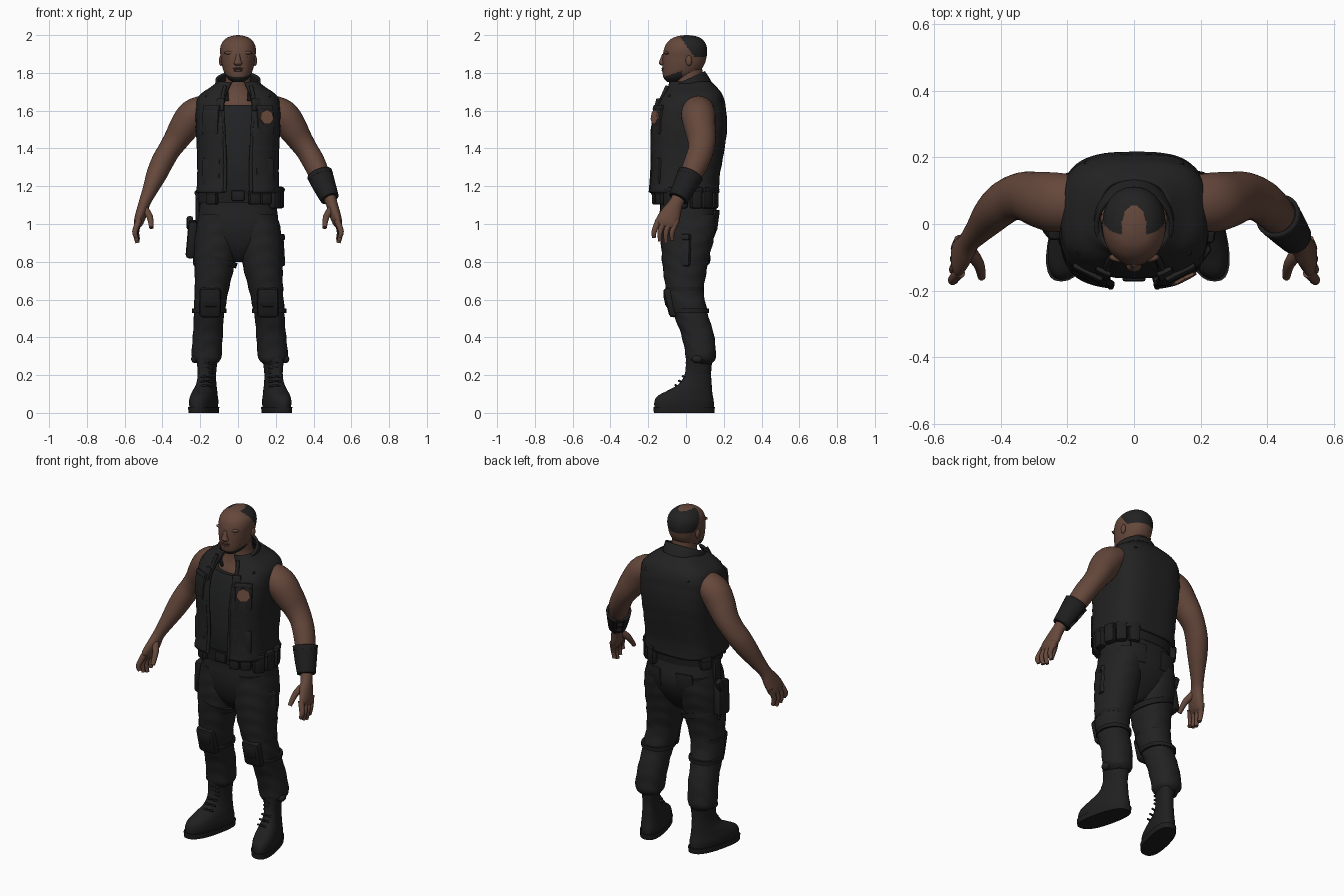
import bpy, bmesh, math
from mathutils import Vector, Matrix

if "Cube" in bpy.data.objects:
    bpy.data.objects.remove(bpy.data.objects["Cube"])
made = []


def material(name, r, g, b):
    m = bpy.data.materials.new(name)
    m.use_nodes = True
    m.diffuse_color = (r, g, b, 1)
    bsdf = next(x for x in m.node_tree.nodes if x.type == 'BSDF_PRINCIPLED')
    bsdf.inputs["Base Color"].default_value = (r, g, b, 1)
    bsdf.inputs["Roughness"].default_value = .8
    return m


SKIN = material("brown skin", .13, .064, .044)
LIP = material("dark lips", .09, .042, .031)
HAIR = material("black hair", .016, .016, .016)
VEST = material("black vest cloth", .016, .016, .016)
SHIRT = material("charcoal shirt", .0155, .016, .017)
CLOTH = material("black trouser cloth", .016, .016, .016)
GEAR = material("dark gear leather", .013, .013, .014)
BOOT = material("boot leather", .014, .014, .014)
BADGE = material("copper badge", .17, .083, .055)


def finish(name, bm, mat):
    bmesh.ops.recalc_face_normals(bm, faces=bm.faces)
    me = bpy.data.meshes.new(name)
    bm.to_mesh(me)
    bm.free()
    me.materials.append(mat)
    ob = bpy.data.objects.new(name, me)
    bpy.context.collection.objects.link(ob)
    made.append(ob)
    return ob


def smooth_rows(rows, steps):
    # Catmull-Rom through the section rows
    P = [Vector(r) for r in rows]
    out = []
    for i in range(len(P) - 1):
        a, b, c, d = P[max(i - 1, 0)], P[i], P[i + 1], P[min(i + 2, len(P) - 1)]
        for k in range(steps):
            t = k / steps
            out.append(b + (c - a) * (t / 2) + (a * 2 - b * 5 + c * 4 - d) * (t * t / 2)
                       + (b * 3 - a - c * 3 + d) * (t ** 3 / 2))
    return out + [P[-1]]


def loft(name, rows, mat, n=28, p=2, gap=None, steps=4, tilt=False, skew=0, folds=0, thick=0):
    """Skin rings (x, y, z, rx, ry); gap = (middle angle, half width) leaves a slit."""
    bm = bmesh.new()
    R = smooth_rows(rows, steps)
    rings = []
    for i, r in enumerate(R):
        c = Vector(r[:3])
        u, v = Vector((1, 0, 0)), Vector((0, 1, 0))
        if tilt:
            t = (Vector(R[min(i + 1, len(R) - 1)][:3]) - Vector(R[max(i - 1, 0)][:3])).normalized()
            axis = u if abs(t.x) < .95 else v
            u = (axis - t * axis.dot(t)).normalized()
            v = t.cross(u)
        ring = []
        for k in range(n + (1 if gap else 0)):
            a = math.tau * k / n
            if gap:
                a = math.radians(gap[0] + gap[1] + (360 - 2 * gap[1]) * k / n)
            ca, sa = math.cos(a), math.sin(a)
            f = 1 + folds * math.sin(c.z * 75 + 3 * math.sin(a * 2 + 1))
            q = c + u * (r[3] * f * math.copysign(abs(ca) ** (2 / p), ca)) \
                + v * (r[4] * f * math.copysign(abs(sa) ** (2 / p), sa))
            q.x += skew * (q.y - .1)
            ring.append(bm.verts.new(q))
        rings.append(ring)
    for A, B in zip(rings, rings[1:]):
        for k in range(n):
            j = k + 1 if gap else (k + 1) % n
            bm.faces.new((A[k], A[j], B[j], B[k]))
    if not gap:
        bm.faces.new(rings[0])
        bm.faces.new(rings[-1])
    ob = finish(name, bm, mat)
    if thick:
        m = ob.modifiers.new("thickness", 'SOLIDIFY')
        m.thickness, m.offset = thick, 0
    return ob


def tube(name, pts, r, mat, end=None):
    end = end or r
    k = max(len(pts) - 1, 1)
    rows = [(*q, r + (end - r) * i / k, r + (end - r) * i / k) for i, q in enumerate(pts)]
    return loft(name, rows, mat, n=10, tilt=True)


def box(name, loc, size, mat, rot=(0, 0, 0), bevel=.012):
    bm = bmesh.new()
    bmesh.ops.create_cube(bm, size=1, matrix=Matrix.Diagonal((*size, 1)))
    bmesh.ops.bevel(bm, geom=bm.edges[:], offset=min(bevel, min(size) * .4), segments=2,
                    affect='EDGES', profile=.5)
    ob = finish(name, bm, mat)
    ob.location = loc
    ob.rotation_euler = [math.radians(a) for a in rot]
    return ob


def ball(name, loc, size, mat):
    bm = bmesh.new()
    bmesh.ops.create_uvsphere(bm, u_segments=16, v_segments=10, radius=1,
                              matrix=Matrix.Diagonal((*size, 1)))
    ob = finish(name, bm, mat)
    ob.location = loc
    return ob


# Head, with hair and beard chosen by position
head = loft("head", [(0, -.06, 1.752, .03, .04), (0, -.05, 1.772, .056, .068), (0, -.03, 1.8, .073, .094),
                     (0, -.015, 1.84, .085, .11), (0, -.008, 1.88, .091, .116), (0, -.003, 1.92, .095, .115),
                     (0, 0, 1.955, .087, .104), (0, .003, 1.982, .064, .078), (0, .004, 1.995, .034, .044),
                     (0, .004, 2, .006, .008)], SKIN, n=112, p=2.15, steps=9)
head.data.materials.append(HAIR)
for f in head.data.polygons:
    x, y, z = f.center
    bald = y < 0 and abs(x) < .036 or (x / .036) ** 2 + (y / .055) ** 2 < 1
    hair = z > 1.885 and y > -.03 + (1.99 - z) * .7 and not bald
    beard = y < -.02 and z < 1.78 + .35 * (y + .11)
    f.material_index = int(hair or beard)
loft("nose", [(0, -.122, 1.838, .012, .008), (0, -.126, 1.85, .023, .018), (0, -.124, 1.866, .016, .016),
              (0, -.116, 1.9, .01, .01)], SKIN, n=14)
for s in (1, -1):
    ball("brow", (s * .038, -.1, 1.906), (.036, .015, .01), SKIN)
    ball("eyelid", (s * .036, -.102, 1.885), (.018, .011, .007), SKIN)
    ball("ear", (s * .09, .015, 1.865), (.011, .017, .028), SKIN)
ball("upper_lip", (0, -.12, 1.823), (.028, .01, .006), LIP)
ball("lower_lip", (0, -.118, 1.812), (.025, .011, .007), LIP)

# Neck and upper chest
loft("neck", [(0, .02, 1.5, .14, .1), (0, .02, 1.62, .13, .105), (0, .025, 1.68, .1, .09),
              (0, .02, 1.74, .07, .075), (0, .01, 1.83, .066, .075)], SKIN)

# Shirt and open vest
loft("shirt", [(0, 0, 1.15, .185, .15), (0, -.005, 1.28, .19, .16), (0, .005, 1.45, .195, .157),
               (0, .015, 1.57, .18, .142), (0, .02, 1.63, .14, .125)], SHIRT, p=2.5)
loft("vest", [(0, -.01, 1.165, .215, .18), (0, -.005, 1.25, .21, .176), (0, .006, 1.38, .21, .188),
              (0, .014, 1.5, .217, .196), (0, .022, 1.6, .217, .184), (0, .032, 1.655, .21, .164),
              (0, .037, 1.69, .185, .146), (0, .033, 1.72, .14, .124), (0, .022, 1.75, .1, .105)],
     VEST, n=64, p=3, gap=(-90, 11), folds=.006, thick=.014)
loft("collar", [(0, .026, 1.69, .112, .118), (0, .01, 1.73, .114, .114), (0, -.004, 1.762, .113, .107)],
     VEST, n=36, gap=(-90, 28), tilt=True, thick=.014)
for s in (1, -1):
    tube("vest_front_edge", [(s * .07, -.188, 1.17), (s * .068, -.179, 1.3), (s * .075, -.178, 1.48),
                             (s * .082, -.158, 1.6), (s * .08, -.122, 1.68), (s * .068, -.1, 1.73)], .01, VEST)
    box("lapel_flap", (s * .095, -.15, 1.63), (.05, .016, .07), VEST, (-15, 0, s * 25))
    box("chest_pocket", (s * .145, -.153, 1.54), (.095, .018, .13), VEST, (-4, 0, s * 27))
    box("pocket_flap", (s * .14, -.147, 1.615), (.1, .018, .03), VEST, (-16, 0, s * 27))
    box("lower_pocket", (s * .14, -.155, 1.28), (.1, .02, .14), VEST, (0, 0, s * 24))
    box("shoulder_loop", (s * .15, -.085, 1.675), (.045, .02, .018), GEAR, (-40, 0, 0))
    box("back_loop", (s * .13, .18, 1.655), (.04, .018, .018), GEAR, (30, 0, 0))
bm = bmesh.new()
bmesh.ops.create_cone(bm, cap_ends=True, segments=7, radius1=.04, radius2=.04, depth=.009)
badge = finish("chest_badge", bm, BADGE)
badge.location = (.152, -.165, 1.565)
badge.rotation_euler = (math.radians(86), 0, math.radians(27))

# Arms and hands
for s in (1, -1):
    m = lambda pts: [(s * q[0], *q[1:]) for q in pts]
    loft("arm", m([(.16, .065, 1.62, .068, .08), (.235, .065, 1.58, .082, .09), (.283, .073, 1.515, .08, .084),
                   (.325, .083, 1.45, .068, .075), (.365, .078, 1.39, .06, .068), (.4, .057, 1.33, .059, .066),
                   (.432, .025, 1.26, .054, .058), (.466, -.016, 1.18, .04, .045), (.494, -.05, 1.115, .031, .037),
                   (.51, -.077, 1.06, .03, .052), (.527, -.1, 1.01, .025, .06), (.534, -.108, .985, .014, .052)]),
         SKIN, tilt=True)
    for i in range(4):
        y = -.155 + i * .032
        drop = (.03, .01, .0, .015)[i]
        tube("finger", m([(.524, y + .01, 1.02), (.546 - i * .003, y - .014, .96),
                          (.538 - i * .003, y - .014, .9 + drop)]), .0175, SKIN, .011)
    tube("thumb", m([(.498, -.08, 1.08), (.468, -.118, 1.04), (.458, -.16, .98)]), .023, SKIN, .012)

# Forearm guard on the left arm
loft("arm_guard", [(.432, .025, 1.265, .063, .064), (.46, -.01, 1.195, .054, .055),
                   (.486, -.041, 1.135, .044, .047)],
     GEAR, gap=(230, 18), tilt=True, thick=.012)
for a in (0, .5, 1):
    x, y, z, r = .434 + .046 * a, .022 - .056 * a, 1.26 - .11 * a, .067 - .018 * a
    loft("guard_strap", [(x, y, z, r, r), (x + .007, y - .009, z - .016, r, r)], GEAR, steps=2, tilt=True)
box("guard_plate", (.485, -.045, 1.2), (.045, .02, .1), GEAR, (-25, -22, 40))

# Trousers, knee pads, pockets
loft("hips", [(0, .0, 1.19, .19, .145), (0, .01, 1.1, .203, .148), (0, .015, 1.02, .213, .156),
              (0, .012, .95, .21, .145), (0, .005, .88, .16, .115), (0, .002, .83, .09, .08),
              (0, .0, .8, .03, .05)], CLOTH, p=2.4)
for s in (1, -1):
    lean = lambda x, z: s * x + .013 * (1 - z)
    legs = [(.108, .015, 1.05, .1, .145), (.115, .01, .95, .114, .143), (.122, 0, .85, .113, .13),
            (.131, -.006, .75, .102, .115), (.144, -.006, .65, .09, .1), (.153, .006, .58, .085, .098),
            (.162, .032, .5, .079, .09), (.167, .06, .42, .079, .087), (.174, .076, .33, .08, .082),
            (.175, .078, .285, .076, .078), (.173, .075, .26, .05, .062)]
    loft("trouser_leg", [(lean(r[0], r[2]), *r[1:]) for r in legs], CLOTH, p=2.2, steps=6, folds=.016)
    box("knee_pad", (lean(.152, .6), -.081, .585), (.115, .05, .16), GEAR, (14, 0, 0), .02)
    box("knee_cap", (lean(.152, .6), -.098, .6), (.08, .035, .08), GEAR, (12, 0, 0), .015)
    for z, x, y in ((.645, .145, -.005), (.53, .159, .024)):
        loft("knee_strap", [(lean(x, z), y, z, .091, .099), (lean(x, z), y, z + .022, .091, .099)],
             GEAR, steps=2, p=2.2)
    box("cargo_pocket", (lean(.208, .87), -.03, .86), (.035, .12, .17), CLOTH, (0, -4, s * -25), .015)
    box("cargo_flap", (lean(.208, .93), -.032, .93), (.04, .125, .035), CLOTH, (0, -4, s * -25))
    box("rear_pocket", (s * .1, .156, 1.02), (.1, .014, .11), CLOTH, (-8, 0, s * -12))
    # Boots
    bx = lean(.168, .1)
    sk = -s * .23
    loft("boot", [(bx, -.01, .025, .063, .157), (bx, -.01, .06, .066, .157), (bx, -.004, .09, .062, .146),
                  (bx, .022, .12, .056, .116), (bx, .05, .155, .048, .086), (bx, .064, .21, .045, .069),
                  (bx, .07, .29, .054, .07)], BOOT, p=2.3, skew=sk)
    loft("boot_sole", [(bx, -.01, 0, .067, .16), (bx, -.01, .032, .069, .163)], GEAR, steps=2, p=2.5, skew=sk)
    for i in range(6):
        z = .14 + i * .024
        y = -.055 + min(i, 3) * .019
        tube("boot_lace", [(bx + s * .012 - .028, y + .012, z), (bx + s * .022, y, z + .006),
                           (bx + s * .012 + .034, y + .012, z)], .006, GEAR)
    ball("cuff_tie", (bx + s * .07, .06, .285), (.022, .03, .022), CLOTH)

# Belt and pouches
loft("belt", [(0, 0, 1.115, .21, .158), (0, 0, 1.185, .21, .162)], GEAR, n=40, p=2.3, steps=2)
box("belt_buckle", (0, -.163, 1.15), (.07, .02, .055), GEAR)
for a in (-125, -70, -52, -28, -6, 16, 38, 60, 150):
    c, d = math.cos(math.radians(a)), math.sin(math.radians(a))
    tall = .115 if -40 < a < 70 else .075
    x, y = .22 * math.copysign(abs(c) ** .87, c), .163 * math.copysign(abs(d) ** .87, d)
    turn = math.degrees(math.atan2(d / .165, c / .222))
    box("belt_pouch", (x, y, 1.14), (.045, .062, tall), GEAR, (0, 0, turn))
    box("pouch_flap", (x, y, 1.135 + tall * .4), (.052, .066, .03), GEAR, (0, 0, turn))

# Thigh holster on the right side
box("holster", (-.245, .01, .92), (.05, .1, .2), GEAR, (6, 5, 0), .018)
box("holster_grip", (-.255, .04, 1.005), (.034, .045, .07), GEAR, (-25, 0, 0))
box("holster_hanger", (-.215, .01, 1.06), (.02, .06, .15), GEAR)
for z in (.8, .9):
    loft("thigh_strap", [(-.122, 0, z, .116, .128), (-.113, 0, z + .028, .117, .13)], GEAR, steps=2, p=2.2, tilt=True)

# Smooth shading with crisp edges
bpy.ops.object.select_all(action='DESELECT')
for ob in made:
    ob.select_set(True)
bpy.context.view_layer.objects.active = made[0]
bpy.ops.object.shade_smooth_by_angle(angle=math.radians(40))
